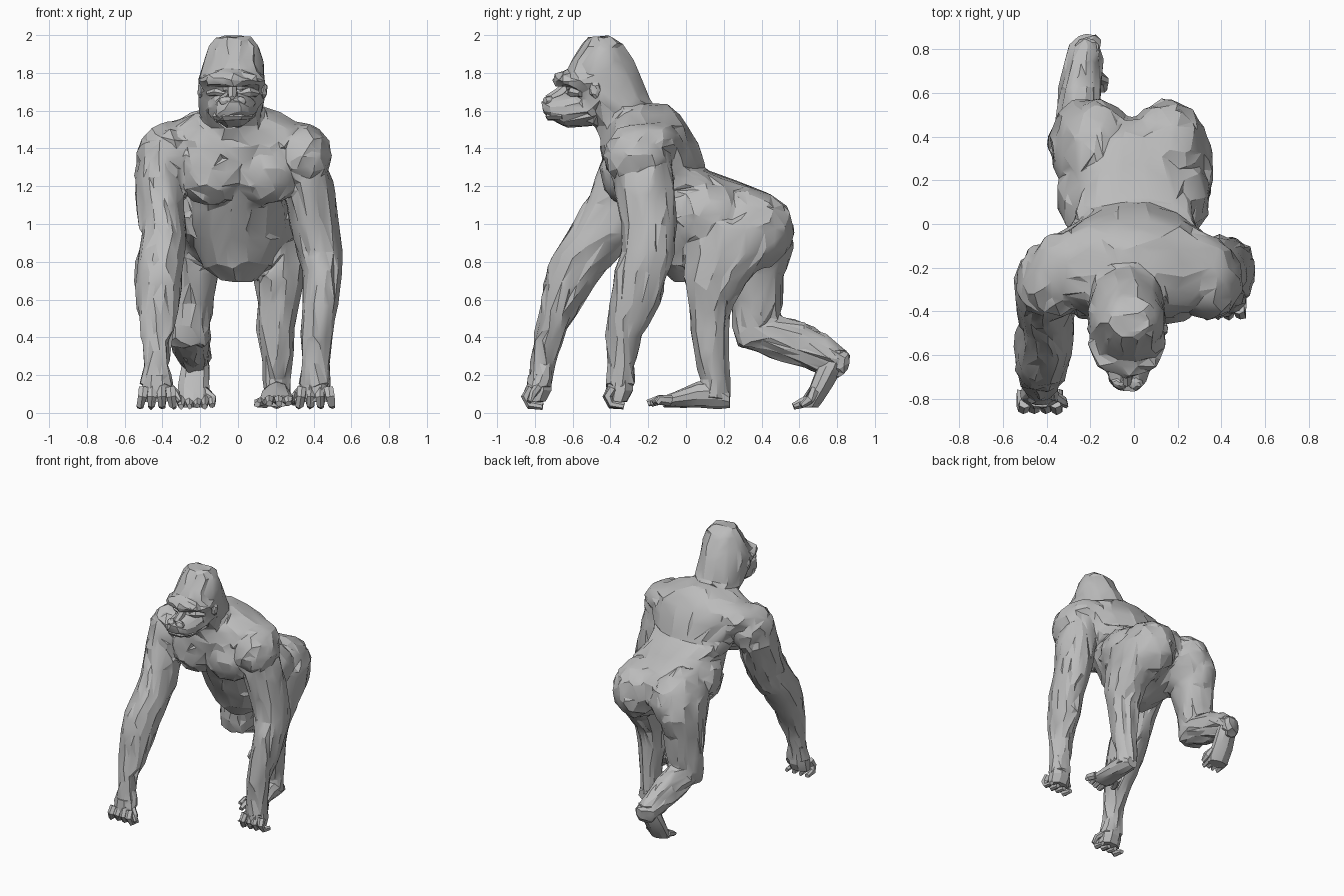
import bpy, bmesh, math, random
from mathutils import Vector

random.seed(4)
grey = bpy.data.materials.new("fur grey")
grey.diffuse_color = (0.5, 0.5, 0.5, 1)


def skin(bm, loops):
    """Bridge successive vertex loops and cap both ends."""
    n = len(loops[0])
    faces = [bm.faces.new(loops[0]), bm.faces.new(loops[-1])]
    for p, q in zip(loops, loops[1:]):
        for i in range(n):
            j = (i + 1) % n
            faces.append(bm.faces.new((p[i], p[j], q[j], q[i])))
    bmesh.ops.recalc_face_normals(bm, faces=faces)


def loft(bm, rings, axis='z', n=12):
    """Skin elliptical rings; each ring is (level, lo_a, hi_a, lo_b, hi_b)
    where a, b are x, y for axis z and x, z for axis y."""
    loops = []
    for lv, a0, a1, b0, b1 in rings:
        loop = []
        for i in range(n):
            t = 2 * math.pi * (i + 0.5) / n
            a = (a0 + a1) / 2 + (a1 - a0) / 2 * math.cos(t)
            b = (b0 + b1) / 2 + (b1 - b0) / 2 * math.sin(t)
            loop.append(bm.verts.new((a, b, lv) if axis == 'z' else (a, lv, b)))
        loops.append(loop)
    skin(bm, loops)


def rod(bm, pts, n=6):
    """Skin round rings along a path of (x, y, z, radius)."""
    loops = []
    for k, p in enumerate(pts):
        a, b = Vector(pts[max(k - 1, 0)][:3]), Vector(pts[min(k + 1, len(pts) - 1)][:3])
        d = (b - a).normalized()
        u = d.cross(Vector((0, 0, 1)) if abs(d.x) > .5 else Vector((1, 0, 0))).normalized()
        w = d.cross(u)
        loops.append([bm.verts.new(Vector(p[:3]) + p[3] * (
            u * math.cos(2 * math.pi * i / n) + w * math.sin(2 * math.pi * i / n))) for i in range(n)])
    skin(bm, loops)


def blob(bm, c, r):
    vs = bmesh.ops.create_icosphere(bm, subdivisions=2, radius=1)['verts']
    for v in vs:
        v.co = Vector(c) + Vector((v.co.x * r[0], v.co.y * r[1], v.co.z * r[2]))


def make(name, bm):
    me = bpy.data.meshes.new(name)
    bm.to_mesh(me)
    bm.free()
    ob = bpy.data.objects.new(name, me)
    bpy.context.collection.objects.link(ob)
    return ob


def finish(ob, jitter=.004, angle=22):
    for v in ob.data.vertices:
        v.co += v.normal * random.uniform(-jitter, jitter * 1.5)
    ob.data.materials.clear()
    ob.data.materials.append(grey)
    bpy.ops.object.select_all(action='DESELECT')
    ob.select_set(True)
    bpy.context.view_layer.objects.active = ob
    bpy.ops.object.shade_smooth_by_angle(angle=math.radians(angle))


bm = bmesh.new()
# torso: belly, rump, rib cage, shoulders
loft(bm, [(0.70, -.07, .07, -.06, .10), (0.78, -.19, .19, -.14, .28), (0.93, -.27, .28, -.23, .48),
          (1.08, -.27, .28, -.31, .48), (1.17, -.27, .27, -.37, .41), (1.22, -.28, .28, -.40, .28),
          (1.29, -.33, .33, -.42, .10), (1.42, -.41, .40, -.45, .06), (1.51, -.38, .37, -.43, .02),
          (1.58, -.25, .23, -.39, -.03), (1.63, -.13, .10, -.34, -.10)], n=16)
for s in (-1, 1):
    blob(bm, (.14 * s, -.32, 1.29), (.19, .13, .19))           # chest
    blob(bm, (.165 * s - .01, .32, .97), (.19, .255, .225))    # buttock
    blob(bm, (.36 * s - .02, -.26, 1.36), (.155, .18, .17))    # shoulder
    blob(bm, (.26 * s - .01, -.20, 1.44), (.21, .18, .11))     # upper back
    blob(bm, (.17 * s, .12, 1.04), (.18, .22, .18))            # flank
# neck and skull
loft(bm, [(1.42, -.18, .15, -.44, -.12), (1.52, -.18, .13, -.48, -.13), (1.60, -.20, .13, -.55, -.17),
          (1.70, -.21, .14, -.62, -.21), (1.78, -.20, .14, -.66, -.24), (1.86, -.18, .13, -.61, -.28),
          (1.94, -.15, .11, -.55, -.33), (1.99, -.10, .06, -.51, -.39)])
# muzzle and brow
loft(bm, [(-.50, -.16, .10, 1.53, 1.70), (-.64, -.13, .08, 1.51, 1.69), (-.72, -.12, .06, 1.55, 1.67),
          (-.76, -.08, .03, 1.59, 1.64)], 'y')
rod(bm, [(-.19, -.52, 1.75, .025), (-.14, -.63, 1.76, .036), (-.03, -.67, 1.765, .036),
         (.08, -.63, 1.76, .036), (.13, -.52, 1.75, .025)])
# rear arm, standing under its shoulder
loft(bm, [(1.42, .24, .45, -.38, -.11), (1.2, .24, .50, -.38, -.06), (1.0, .28, .53, -.34, -.05),
          (.85, .32, .55, -.34, -.06), (.75, .34, .55, -.37, -.09), (.58, .34, .53, -.40, -.14),
          (.40, .34, .49, -.42, -.24), (.26, .34, .48, -.41, -.28), (.14, .33, .49, -.42, -.27)])
# front arm, reaching forward
loft(bm, [(1.42, -.50, -.26, -.41, -.14), (1.25, -.55, -.29, -.47, -.12), (1.1, -.53, -.29, -.54, -.19),
          (.95, -.51, -.28, -.63, -.27), (.8, -.54, -.29, -.72, -.38), (.68, -.55, -.30, -.755, -.48),
          (.52, -.53, -.32, -.77, -.59), (.36, -.50, -.36, -.81, -.67), (.26, -.50, -.37, -.82, -.70),
          (.14, -.52, -.34, -.84, -.71)])
# front leg, planted
loft(bm, [(1.0, .05, .36, .02, .52), (.85, .06, .36, .00, .47), (.7, .09, .34, -.01, .33),
          (.58, .10, .32, .02, .25), (.45, .10, .30, .03, .22), (.3, .12, .29, .05, .22),
          (.18, .13, .27, .08, .23), (.06, .14, .27, .06, .23)])
# back leg: thigh, then shin trailing behind
loft(bm, [(1.0, -.37, -.06, .10, .55), (.88, -.38, -.07, .15, .575), (.75, -.38, -.10, .20, .52),
          (.58, -.38, -.13, .25, .51), (.46, -.39, -.15, .25, .48), (.36, -.36, -.16, .27, .42)])
loft(bm, [(.27, -.33, -.18, .36, .48), (.38, -.36, -.15, .33, .53), (.5, -.35, -.15, .28, .51),
          (.62, -.34, -.15, .24, .48), (.74, -.31, -.15, .20, .41), (.82, -.29, -.15, .19, .34),
          (.86, -.25, -.17, .25, .32)], 'y')
body = make("ape_body", bm)

# fuse the parts and reduce them to rugged facets
m = body.modifiers.new("fuse", 'REMESH')
m.mode, m.voxel_size = 'VOXEL', 0.018
m = body.modifiers.new("melt", 'SMOOTH')
m.factor, m.iterations = 0.5, 5
m = body.modifiers.new("facet", 'DECIMATE')
m.ratio = 0.08
me = bpy.data.meshes.new_from_object(body.evaluated_get(bpy.context.evaluated_depsgraph_get()))
body.modifiers.clear()
body.data = me
for v in me.vertices:
    v.co += v.normal * .003
finish(body, .008)

# hands: palm, knuckled fingers and thumb
for name, cx, cy, s in (("rear_hand", .41, -.35, 1), ("front_hand", -.43, -.78, -1)):
    bm = bmesh.new()
    loft(bm, [(.06, cx - .08, cx + .08, cy - .07, cy + .04), (.12, cx - .085, cx + .085, cy - .07, cy + .07),
              (.20, cx - .07, cx + .07, cy - .06, cy + .07)], n=8)
    for i in range(4):
        k = i - 1.5
        x = cx + k * .047
        rod(bm, [(x, cy - .04, .13, .026), (x + k * .004, cy - .065, .085, .025),
                 (x + k * .01, cy - .045, .045, .021), (x + k * .012, cy + .02, .035, .016)])
    rod(bm, [(cx - .06 * s, cy, .14, .024), (cx - .105 * s, cy - .03, .10, .02), (cx - .12 * s, cy - .05, .06, .013)])
    finish(make(name, bm))

# planted foot: flat sole, toes forward, big toe splayed inwards
bm = bmesh.new()
loft(bm, [(.23, .16, .25, .03, .11), (.17, .14, .27, .02, .17), (.06, .13, .28, .025, .16),
          (-.06, .12, .30, .03, .11), (-.11, .13, .30, .03, .09)], 'y', 10)
for i in range(4):
    x = .165 + i * .043
    rod(bm, [(x, -.08, .065, .027), (x + i * .006, -.14, .07, .024), (x + i * .008, -.20 + i * .015, .05, .016)])
rod(bm, [(.15, .0, .06, .03), (.11, -.07, .055, .025), (.10, -.12, .045, .017)])
finish(make("front_foot", bm))

# trailing foot: heel raised, toes on the ground
bm = bmesh.new()
loft(bm, [(.33, -.27, -.16, .76, .85), (.24, -.30, -.15, .69, .83), (.14, -.32, -.15, .655, .77),
          (.06, -.32, -.15, .61, .72), (.03, -.31, -.16, .61, .70)], n=10)
for i in range(4):
    x = -.30 + i * .042
    rod(bm, [(x, .66, .07, .026), (x, .61, .05, .022), (x, .57, .035, .014)])
rod(bm, [(-.18, .69, .12, .028), (-.14, .65, .07, .024), (-.135, .61, .04, .015)])
finish(make("back_foot", bm))

# face: eyelids, ears, nostrils, nose, lip
for side, s in (("left", 1), ("right", -1)):
    bm = bmesh.new()
    rod(bm, [(-.03 + .13 * s, -.56, 1.69, .015), (-.03 + .085 * s, -.60, 1.70, .024), (-.03 + .035 * s, -.62, 1.69, .015)])
    finish(make(side + "_eyelid", bm))
    bm = bmesh.new()
    blob(bm, (-.03 + .165 * s, -.48, 1.71), (.018, .03, .045))
    finish(make(side + "_ear", bm))
    bm = bmesh.new()
    blob(bm, (-.03 + .035 * s, -.725, 1.65), (.035, .03, .026))
    finish(make(side + "_nostril", bm))
bm = bmesh.new()
rod(bm, [(-.03, -.62, 1.74, .022), (-.03, -.675, 1.69, .03), (-.03, -.73, 1.66, .02)])
finish(make("nose_bridge", bm))
bm = bmesh.new()
rod(bm, [(-.12, -.65, 1.57, .02), (-.07, -.72, 1.57, .024), (.01, -.72, 1.57, .024), (.06, -.65, 1.57, .02)])
finish(make("lower_lip", bm))
